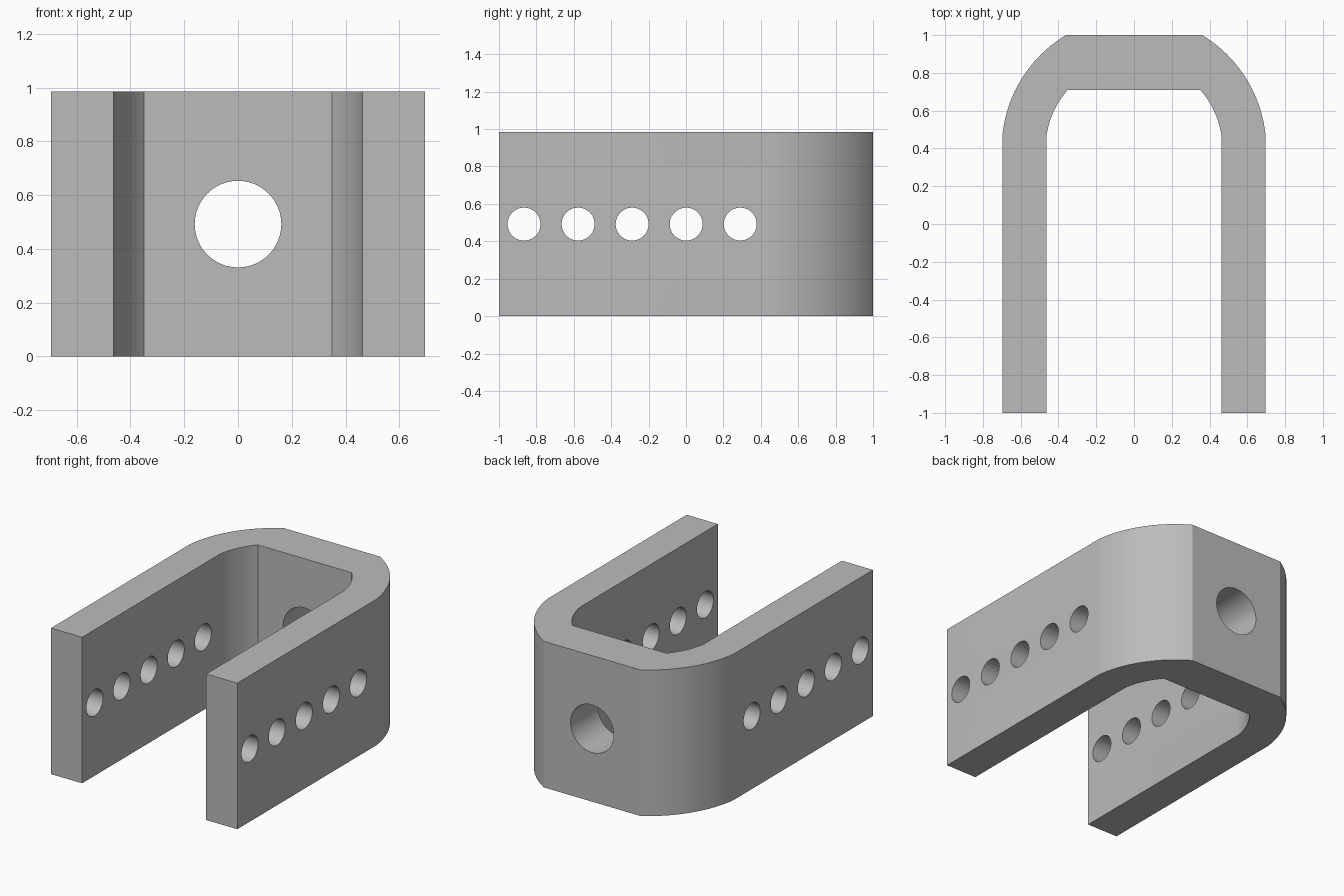
import bpy, bmesh, math

if "Cube" in bpy.data.objects:
    bpy.data.objects.remove(bpy.data.objects["Cube"], do_unlink=True)

HEIGHT = 0.985
ARC_Y = 0.40      # centre of both bend arcs
HOLE_Z = 0.492

steel = bpy.data.materials.new("plain grey")
steel.use_nodes = True
grey = (0.5, 0.5, 0.5, 1)
steel.diffuse_color = grey
steel.node_tree.nodes["Principled BSDF"].inputs["Base Color"].default_value = grey


def bend(half_width, radius, flat_half, steps=20):
    """Half of a U outline: open leg end, then the arc up to the flat back."""
    a0 = math.acos(half_width / radius)
    a1 = math.acos(flat_half / radius)
    pts = [(half_width, -1.0)]
    for i in range(steps + 1):
        a = a0 + (a1 - a0) * i / steps
        pts.append((radius * math.cos(a), ARC_Y + radius * math.sin(a)))
    return pts


def u_line(half):
    return half + [(-x, y) for x, y in reversed(half)]


# U-shaped body: outer and inner outlines extruded upward
outer = u_line(bend(0.695, 0.70, 0.36))
inner = u_line(bend(0.463, 0.468, 0.35))
bm = bmesh.new()
verts = [bm.verts.new((x, y, 0)) for x, y in outer + inner[::-1]]
base = bm.faces.new(verts)
top = bmesh.ops.extrude_face_region(bm, geom=[base])["geom"]
bmesh.ops.translate(bm, vec=(0, 0, HEIGHT),
                    verts=[v for v in top if isinstance(v, bmesh.types.BMVert)])
bmesh.ops.recalc_face_normals(bm, faces=bm.faces)
mesh = bpy.data.meshes.new("bracket_body")
bm.to_mesh(mesh)
bm.free()
body = bpy.data.objects.new("bracket_body", mesh)
bpy.context.collection.objects.link(body)
mesh.materials.append(steel)


def drill(name, radius, depth, location, rotation):
    """Cut a round hole through the body."""
    bpy.ops.mesh.primitive_cylinder_add(vertices=48, radius=radius, depth=depth,
                                        location=location, rotation=rotation)
    cutter = bpy.context.object
    cutter.name = name
    cutter.hide_render = True
    cutter.data.materials.append(steel)
    mod = body.modifiers.new(name, "BOOLEAN")
    mod.operation = "DIFFERENCE"
    mod.solver = "EXACT"
    mod.object = cutter
    bpy.context.view_layer.objects.active = body
    bpy.ops.object.modifier_apply(modifier=name)
    bpy.data.objects.remove(cutter, do_unlink=True)


# Row of pin holes through both legs
for i in range(5):
    drill("pin_hole", 0.088, 2, (0, -0.866 + 0.289 * i, HOLE_Z), (0, math.pi / 2, 0))

# Large hole through the back plate
drill("back_hole", 0.161, 0.6, (0, 0.86, HOLE_Z), (math.pi / 2, 0, 0))

# Smooth bends and holes, sharp edges elsewhere
bpy.ops.object.select_all(action="DESELECT")
body.select_set(True)
bpy.context.view_layer.objects.active = body
bpy.ops.object.shade_smooth_by_angle(angle=math.radians(25))
